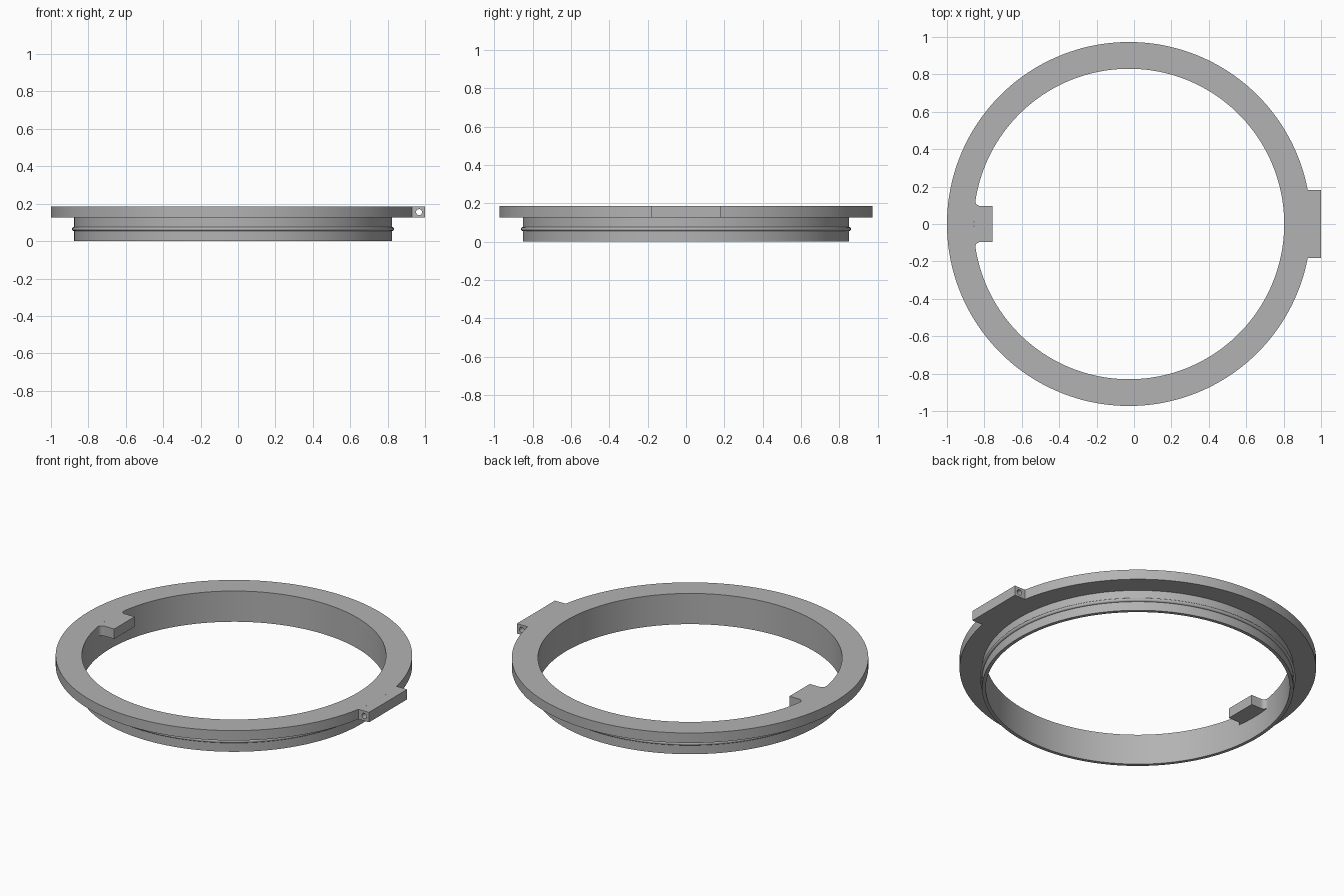
import bpy
import bmesh
from math import sin, cos, pi, asin, atan2, sqrt, radians

CENTRE_X = -0.027
OUTER, INNER, SLEEVE = 0.973, 0.83, 0.85
FLANGE_LOW, TOP = 0.125, 0.185
SEGMENTS = 192

if "Cube" in bpy.data.objects:
    bpy.data.objects.remove(bpy.data.objects["Cube"])

grey = bpy.data.materials.new("plain grey")
grey.use_nodes = True
grey.diffuse_color = (0.45, 0.45, 0.45, 1)
grey.node_tree.nodes["Principled BSDF"].inputs["Base Color"].default_value = grey.diffuse_color


def finish(bm, name):
    """Turn a bmesh into a smooth-shaded object with sharp edges kept."""
    bmesh.ops.recalc_face_normals(bm, faces=bm.faces)
    mesh = bpy.data.meshes.new(name)
    bm.to_mesh(mesh)
    bm.free()
    mesh.materials.append(grey)
    obj = bpy.data.objects.new(name, mesh)
    bpy.context.collection.objects.link(obj)
    obj.location.x = CENTRE_X
    bpy.ops.object.select_all(action="DESELECT")
    obj.select_set(True)
    bpy.context.view_layer.objects.active = obj
    bpy.ops.object.shade_smooth_by_angle(angle=radians(30))
    return obj


def lathe(profile, name):
    """Revolve a closed (radius, height) profile around z."""
    bm = bmesh.new()
    verts = [bm.verts.new((r, 0, z)) for r, z in profile]
    edges = [bm.edges.new((a, b)) for a, b in zip(verts, verts[1:] + verts[:1])]
    bmesh.ops.spin(bm, geom=verts + edges, axis=(0, 0, 1), cent=(0, 0, 0),
                   angle=2 * pi, steps=SEGMENTS, use_merge=True)
    bmesh.ops.remove_doubles(bm, verts=bm.verts, dist=0.00001)
    return finish(bm, name)


def slab(outline, name):
    """Extrude a plan outline through the flange thickness."""
    bm = bmesh.new()
    face = bm.faces.new([bm.verts.new((x, y, FLANGE_LOW)) for x, y in outline])
    up = bmesh.ops.extrude_face_region(bm, geom=[face], use_keep_orig=True)["geom"]
    for v in up:
        if isinstance(v, bmesh.types.BMVert):
            v.co.z = TOP
    return finish(bm, name)


def arc(radius, start, end, steps, cx=0, cy=0):
    angles = [start + (end - start) * i / steps for i in range(steps + 1)]
    return [(cx + radius * cos(a), cy + radius * sin(a)) for a in angles]


# Flange and thin sleeve with a half-round snap bead
bead = [(SLEEVE + x, 0.065 + z) for x, z in arc(0.011, -pi / 2, pi / 2, 8)]
lathe([(INNER, 0), (SLEEVE, 0)] + bead +
      [(SLEEVE, FLANGE_LOW), (OUTER, FLANGE_LOW), (OUTER, TOP), (INNER, TOP)],
      "flange_ring")

# Outer hinge lug, its back following the flange rim
lug_half, lug_end = 0.181, 1 - CENTRE_X
a = asin(lug_half / OUTER)
lug = slab([(lug_end, -lug_half), (lug_end, lug_half)] + arc(OUTER, a, -a, 12), "hinge_lug")

# Pin hole running along the lug
bpy.ops.mesh.primitive_cylinder_add(vertices=32, radius=0.016, depth=1,
                                    location=(0.968, 0, 0.155), rotation=(pi / 2, 0, 0))
pin = bpy.context.object
pin.name = "pin_hole_cutter"
pin.data.materials.append(grey)
pin.hide_render = True
pin.hide_set(True)
pin.display_type = "WIRE"
cut = lug.modifiers.new("pin_hole", "BOOLEAN")
cut.operation, cut.solver, cut.object = "DIFFERENCE", "EXACT", pin
bpy.context.view_layer.objects.active = lug
bpy.ops.object.modifier_apply(modifier=cut.name)
bpy.data.objects.remove(pin)

# Inner locating key with filleted roots
key_half, key_tip, fillet = 0.097, -0.757 - CENTRE_X, 0.025
fy = key_half + fillet
fx = -sqrt((INNER - fillet) ** 2 - fy ** 2)
touch = atan2(fy, fx)
root = arc(fillet, -pi / 2, touch - 2 * pi, 8, fx, fy)
slab([(key_tip, -key_half), (key_tip, key_half)] + root +
     arc(INNER, touch, 2 * pi - touch, 8)[1:-1] +
     [(x, -y) for x, y in reversed(root)], "locating_key")
